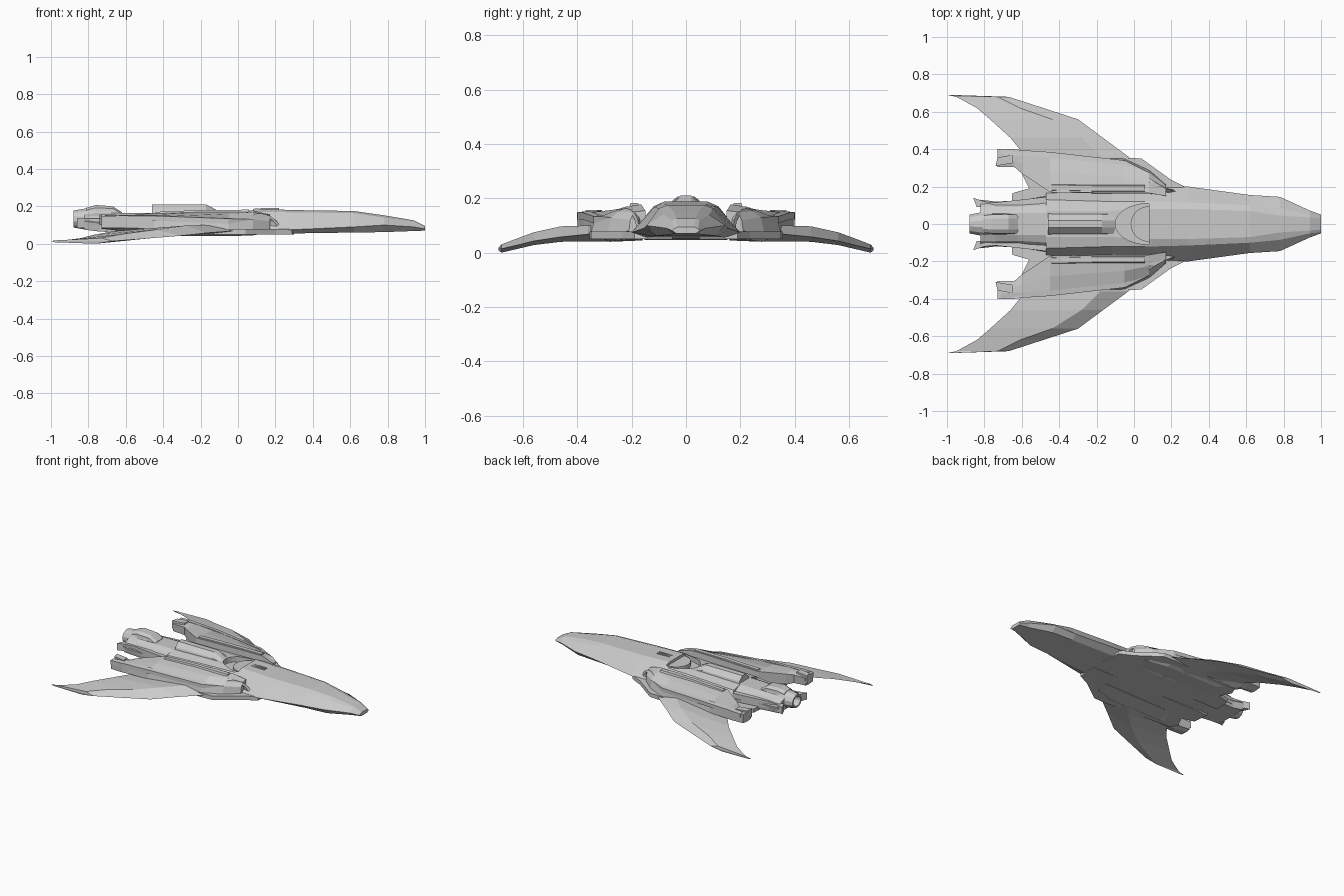
import bpy, bmesh, math
from mathutils import Vector

grey = bpy.data.materials.new("hull_grey")
grey.diffuse_color = (0.6, 0.6, 0.6, 1)


def finish(name, bm):
    bmesh.ops.recalc_face_normals(bm, faces=bm.faces)
    me = bpy.data.meshes.new(name)
    bm.to_mesh(me)
    bm.free()
    me.materials.append(grey)
    ob = bpy.data.objects.new(name, me)
    bpy.context.collection.objects.link(ob)
    return ob


def loft(name, rings, side=1):
    """Skin closed rings of equal length and cap both ends."""
    bm = bmesh.new()
    vs = [[bm.verts.new((p[0], p[1] * side, p[2])) for p in r] for r in rings]
    n = len(vs[0])
    for a, b in zip(vs, vs[1:]):
        for i in range(n):
            j = (i + 1) % n
            bm.faces.new((a[i], a[j], b[j], b[i]))
    bm.faces.new(vs[0])
    bm.faces.new(vs[-1])
    return finish(name, bm)


def hull(name, sections):
    """Symmetric loft along x from half sections (x, y, z, y, z...)."""
    rings = []
    for s in sections:
        half = [(s[0], s[i], s[i + 1]) for i in range(1, len(s), 2)]
        rings.append(half + [(x, -y, z) for x, y, z in reversed(half)])
    return loft(name, rings)


def prism(name, outline, z0, z1, side=1):
    return loft(name, [[(x, y, z) for x, y in outline] for z in (z0, z1)], side)


def half_disc(x0, rx, ry, n=14):
    return [(x0 - rx * math.sin(math.pi * i / n), ry * math.cos(math.pi * i / n))
            for i in range(n + 1)]


# Fuselage: top edge, shoulder, chine, bottom edge
fuselage = hull("fuselage", [
    (1.0, .03, .095, .045, .088, .05, .08, .035, .07),
    (.94, .035, .125, .05, .12, .072, .09, .05, .068),
    (.78, .045, .152, .085, .14, .145, .10, .11, .062),
    (.62, .07, .175, .10, .163, .155, .09, .12, .06),
    (.29, .08, .18, .115, .168, .20, .075, .14, .055),
    (.09, .08, .188, .12, .17, .20, .07, .14, .05),
    (.06, .08, .176, .12, .165, .20, .07, .14, .05),
    (-.12, .07, .172, .12, .16, .19, .07, .15, .047),
    (-.47, .07, .165, .13, .15, .17, .07, .15, .055),
])

# Crescent well behind the cockpit hood
cutter = prism("well_cutter", half_disc(.08, .18, .11), .135, .3)
mod = fuselage.modifiers.new("well", 'BOOLEAN')
mod.object, mod.operation, mod.solver = cutter, 'DIFFERENCE', 'EXACT'
bpy.context.view_layer.objects.active = fuselage
bpy.ops.object.modifier_apply(modifier="well")
bpy.data.objects.remove(cutter)
prism("well_cover", half_disc(.082, .10, .095), .13, .165)

# Raised slot in front of the well
for y in (-.012, .012):
    prism("hood_rail", [(.12, y - .004), (.22, y - .004), (.22, y + .004), (.12, y + .004)],
          .17, .19)

# Dorsal spine
hull("dorsal_spine", [
    (-.10, .02, .172, .055, .168, .06, .15),
    (-.17, .02, .21, .05, .18, .06, .15),
    (-.46, .02, .21, .05, .18, .06, .15),
])

# Rear engine block, nozzle and top hump
hull("engine_block", [
    (-.46, .06, .165, .10, .15, .15, .10, .14, .055),
    (-.62, .06, .165, .09, .15, .125, .10, .12, .06),
    (-.74, .06, .165, .09, .15, .12, .11, .11, .065),
    (-.82, .05, .16, .09, .145, .13, .12, .12, .075),
])


def round_ring(x, r, n=12):
    return [(x, r * math.cos(2 * math.pi * (i + .5) / n),
             .132 + r * .9 * math.sin(2 * math.pi * (i + .5) / n)) for i in range(n)]


loft("engine_nozzle", [round_ring(x, r) for x, r in
                       ((-.68, .07), (-.80, .068), (-.88, .052), (-.88, .04), (-.82, .03))])
hull("engine_hump", [
    (-.62, .03, .168, .05, .16, .055, .15),
    (-.67, .03, .20, .05, .188, .055, .15),
    (-.76, .03, .207, .05, .192, .055, .15),
    (-.81, .025, .192, .045, .18, .05, .15),
])

for s in (1, -1):
    # Tail strake beside the nozzle
    prism("tail_strake", [(-.47, .10), (-.47, .145), (-.74, .115), (-.80, .12),
                          (-.86, .14), (-.84, .09)], .085, .135, s)

    # Belly plate joining body, pod and wing
    prism("belly_plate", [(.30, .05), (.29, .19), (.20, .235), (.04, .35), (-.05, .355),
                          (-.58, .32), (-.60, .27), (-.56, .19), (-.65, .165), (-.66, .05)],
          .05, .078, s)

    # Shoulder pod
    pod = [
        (.17, .15, .155, .19, .15, .205, .12, .21, .08, .20, .06, .15, .055),
        (.08, .165, .178, .225, .168, .275, .13, .29, .07, .25, .045, .16, .048),
        (-.05, .165, .178, .25, .16, .335, .125, .35, .07, .28, .04, .16, .045),
        (-.45, .17, .165, .28, .155, .375, .145, .38, .08, .28, .042, .17, .05),
        (-.60, .27, .148, .32, .15, .395, .15, .395, .085, .34, .06, .28, .07),
        (-.64, .305, .14, .34, .148, .40, .15, .40, .085, .345, .07, .31, .08),
        (-.73, .305, .14, .34, .147, .40, .147, .395, .085, .345, .08, .31, .085),
    ]
    loft("shoulder_pod",
         [[(p[0], p[i], p[i + 1]) for i in range(1, 13, 2)] for p in pod], s)

    # Raised outer rail and inner ridge on the pod
    loft("pod_rail", [[(x, y - w, z - .03), (x, y - w, z), (x, y, z - .004), (x, y, z - .03)]
                      for x, y, z, w in ((.06, .285, .135, .02), (-.05, .34, .138, .025),
                                         (-.45, .385, .153, .03), (-.71, .402, .152, .03))], s)
    loft("pod_ridge", [[(x, y - .02, z - .03), (x, y - .014, z), (x, y + .014, z),
                        (x, y + .025, z - .03)]
                       for x, y, z in ((.06, .19, .182), (-.2, .19, .18), (-.44, .195, .17))], s)
    # Stepped end cap
    prism("pod_end_cap", [(-.65, .325), (-.74, .31), (-.73, .355), (-.65, .37)], .10, .157, s)

    # Arched intake lip set diagonally across the pod front
    c, u = Vector((.145, .222, .095)), Vector((.08, -.048, 0))
    back, up = Vector((-.04, -.005, .004)), Vector((-.03, 0, .068))
    rings = []
    for i in range(11):
        t = math.radians(-20 + 22 * i)
        d = u * math.cos(t) + up * math.sin(t)
        rings.append([c + d, c + d * .8, c + d * .8 + back, c + d * 1.05 + back])
    loft("intake_lip", rings, s)

    # Wing: leading edge, crest, trailing edge, underside (x, z) per span station
    wing = [
        (.28, .06, .07, -.15, .095, -.55, .075, -.2, .042),
        (.36, -.03, .068, -.18, .10, -.58, .075, -.25, .042),
        (.46, -.165, .058, -.28, .097, -.66, .068, -.36, .04),
        (.56, -.30, .043, -.44, .075, -.77, .048, -.50, .028),
        (.62, -.485, .028, -.61, .053, -.84, .03, -.62, .014),
        (.68, -.67, .014, -.73, .03, -.95, .016, -.76, .0),
        (.69, -.97, .014, -.98, .018, -1.0, .014, -.98, .008),
    ]
    loft("wing", [[(w[i], w[0], w[i + 1]) for i in (1, 3, 5, 7)] for w in wing], s)
